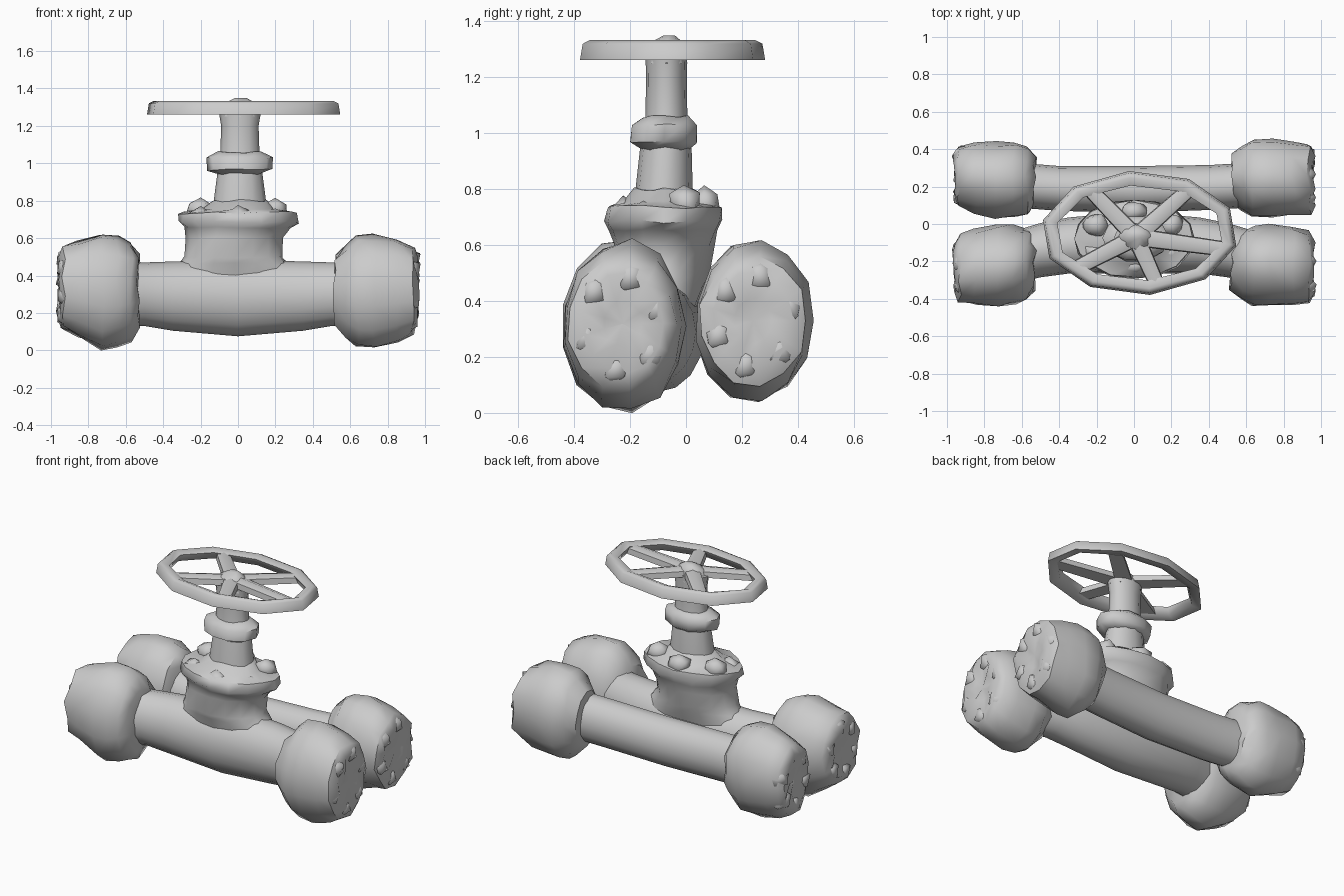
import bpy, bmesh, math, random
from mathutils import Vector

random.seed(11)
cube = bpy.data.objects.get("Cube")
if cube:
    bpy.data.objects.remove(cube, do_unlink=True)

metal = bpy.data.materials.new("plain grey metal")
metal.use_nodes = True
GREY = (0.6, 0.6, 0.6, 1)
metal.diffuse_color = GREY
bsdf = metal.node_tree.nodes["Principled BSDF"]
bsdf.inputs["Base Color"].default_value = GREY
bsdf.inputs["Roughness"].default_value = 0.6


def finish(name, bm, angle=50):
    bmesh.ops.recalc_face_normals(bm, faces=bm.faces)
    mesh = bpy.data.meshes.new(name)
    bm.to_mesh(mesh)
    bm.free()
    mesh.materials.append(metal)
    ob = bpy.data.objects.new(name, mesh)
    bpy.context.scene.collection.objects.link(ob)
    bpy.ops.object.select_all(action='DESELECT')
    ob.select_set(True)
    bpy.context.view_layer.objects.active = ob
    bpy.ops.object.shade_smooth_by_angle(angle=math.radians(angle))
    return ob


def loft(name, axis, rings, sides=12, rough=0.0, angle=50):
    """Skin elliptical rings (position, centre u, centre v, radius u, radius v)."""
    bm = bmesh.new()
    loops = []
    for t, cu, cv, ru, rv in rings:
        loop = []
        for i in range(sides):
            a = math.tau * i / sides
            k = 1 + random.uniform(-rough, rough)
            u, v = cu + ru * k * math.cos(a), cv + rv * k * math.sin(a)
            w = t + random.uniform(-rough, rough) * 0.3
            loop.append(bm.verts.new((w, u, v) if axis == 'X' else (u, v, w)))
        loops.append(loop)
    for a, b in zip(loops, loops[1:]):
        for i in range(sides):
            j = (i + 1) % sides
            bm.faces.new((a[i], a[j], b[j], b[i]))
    for loop in (loops[0], loops[-1]):
        cap = bm.faces.new(loop)
        bmesh.ops.poke(bm, faces=[cap])
    return finish(name, bm, angle)


def lump(name, pos, size):
    """Worn bolt head, half melted into its flange."""
    bm = bmesh.new()
    bmesh.ops.create_icosphere(bm, subdivisions=1, radius=1)
    for v in bm.verts:
        v.co *= random.uniform(0.8, 1.15)
        v.co = Vector(pos) + Vector(c * s for c, s in zip(v.co, size))
    return finish(name, bm, 70)


# Two parallel pipes, the front one bowed inwards below the valve
loft("front_pipe", 'X', [
    (-0.65, -0.18, 0.30, 0.14, 0.17), (-0.5, -0.14, 0.30, 0.145, 0.17),
    (-0.35, -0.115, 0.29, 0.15, 0.185), (0, -0.10, 0.28, 0.165, 0.205),
    (0.35, -0.115, 0.29, 0.15, 0.185), (0.5, -0.14, 0.30, 0.145, 0.17),
    (0.65, -0.18, 0.30, 0.14, 0.17)], 16)
loft("back_pipe", 'X', [
    (-0.65, 0.21, 0.32, 0.12, 0.15), (-0.4, 0.19, 0.31, 0.12, 0.15),
    (0, 0.185, 0.30, 0.125, 0.15), (0.4, 0.195, 0.31, 0.12, 0.15),
    (0.65, 0.21, 0.32, 0.12, 0.15)], 14)

# Worn end flanges: middle ellipse (y, z, ry, rz), then the ellipse at the outer end
FLANGES = [
    ("front", "left", (-0.22, 0.31, 0.22, 0.305), (-0.225, 0.32, 0.195, 0.235)),
    ("front", "right", (-0.22, 0.31, 0.22, 0.305), (-0.235, 0.34, 0.19, 0.222)),
    ("back", "left", (0.245, 0.33, 0.212, 0.288), (0.24, 0.33, 0.19, 0.23)),
    ("back", "right", (0.235, 0.33, 0.212, 0.288), (0.255, 0.335, 0.165, 0.225))]
INNER = {"left": [(0.52, 0.6), (0.58, 0.82), (0.64, 0.98)],
         "right": [(0.53, 0.65), (0.57, 0.86), (0.64, 0.96)]}
for label, side, mid, end in FLANGES:
    s = 1 if side == "left" else -1
    my, mz, mry, mrz = mid
    ey, ez, ery, erz = end
    rings = [(s * x, my, mz, mry * f, mrz * f) for x, f in INNER[side] + [(0.73, 1.0)]]
    # Shoulder halfway between the two ellipses, then the rounded end
    rings.append((s * 0.85, *((m + e) / 2 * 1.01 for m, e in zip(mid, end))))
    rings += [(s * x, ey, ez, ery * f, erz * f)
              for x, f in ((0.935, 1.0), (0.96, 0.75), (0.945, 0.35))]
    loft(f"{label}_{side}_flange", 'X', rings, 13, 0.045, 45)
    for i in range(6):
        a = math.tau * (i + 0.3) / 6
        lump(f"{label}_{side}_bolt_{i + 1}",
             (s * 0.9, ey + 0.68 * ery * math.cos(a), ez + 0.7 * erz * math.sin(a)),
             (0.08, 0.06, 0.07))

# Bonnet flaring out of the pipe into a bolted rim
loft("bonnet", 'Z', [
    (0.38, -0.01, -0.09, 0.36, 0.13), (0.46, -0.015, -0.09, 0.3, 0.16),
    (0.5, -0.02, -0.09, 0.262, 0.17), (0.6, -0.02, -0.08, 0.262, 0.18),
    (0.655, 0, -0.08, 0.285, 0.195), (0.685, 0, -0.08, 0.325, 0.21),
    (0.735, 0, -0.08, 0.315, 0.205), (0.755, 0, -0.08, 0.19, 0.14),
    (0.8, 0.01, -0.08, 0.145, 0.105)], 16, 0.025, 60)
for i in range(6):
    a = math.tau * (i + 0.5) / 6
    back = math.sin(a) > 0.2
    lump(f"bonnet_bolt_{i + 1}",
         (0.23 * math.cos(a), -0.08 + 0.145 * math.sin(a), 0.755 if back else 0.705),
         (0.08, 0.06, 0.065))

# Stem with collar
loft("stem", 'Z', [
    (0.76, 0.01, -0.08, 0.145, 0.105), (0.95, 0.01, -0.072, 0.12, 0.092),
    (1.05, 0.01, -0.07, 0.105, 0.075), (1.2, 0.01, -0.07, 0.1, 0.073),
    (1.29, 0.01, -0.07, 0.115, 0.075)], 12)
loft("stem_collar", 'Z', [
    (0.945, 0.01, -0.075, 0.12, 0.092), (0.965, 0.01, -0.08, 0.175, 0.125),
    (1.03, 0.01, -0.075, 0.18, 0.122), (1.06, 0.01, -0.072, 0.115, 0.085)], 10, 0.02, 60)

# Hand wheel: ten-sided oval rim, section given as (inset, height)
CX, CY, RX, RY = 0.03, -0.048, 0.528, 0.333
SECTION = [(0, 1.262), (0.01, 1.32), (0.035, 1.333), (0.078, 1.315), (0.06, 1.27)]
bm = bmesh.new()
rim = []
for i in range(10):
    a = math.tau * i / 10 + math.radians(24)
    rim.append([bm.verts.new((CX + (RX - d) * math.cos(a), CY + (RY - d) * math.sin(a), z))
                for d, z in SECTION])
for i in range(10):
    a, b = rim[i], rim[(i + 1) % 10]
    for k in range(len(SECTION)):
        m = (k + 1) % len(SECTION)
        bm.faces.new((a[k], b[k], b[m], a[m]))
finish("wheel_rim", bm, 65)

# Five tapering spokes and a peaked hub
hub = Vector((0.01, -0.07, 1.305))
for i, deg in enumerate((125, 55, -17, -78, -138)):
    a = math.radians(deg)
    end = Vector((CX + 0.9 * RX * math.cos(a), CY + 0.88 * RY * math.sin(a), 1.295))
    across = (end - hub).cross(Vector((0, 0, 1))).normalized()
    bm = bmesh.new()
    ends = []
    for p, w in ((hub, 0.055), (end, 0.045)):
        ends.append([bm.verts.new(p + across * w * c + Vector((0, 0, h)))
                     for c, h in ((-0.9, -0.025), (0.9, -0.025), (0.8, 0.01),
                                  (0, 0.025), (-0.8, 0.01))])
    for k in range(5):
        m = (k + 1) % 5
        bm.faces.new((ends[0][k], ends[0][m], ends[1][m], ends[1][k]))
    for e in ends:
        bm.faces.new(e)
    finish(f"wheel_spoke_{i + 1}", bm, 60)
loft("wheel_hub", 'Z', [
    (1.25, 0.01, -0.07, 0.11, 0.075), (1.32, 0.01, -0.07, 0.085, 0.065),
    (1.35, 0.015, -0.06, 0.03, 0.02)], 8)
